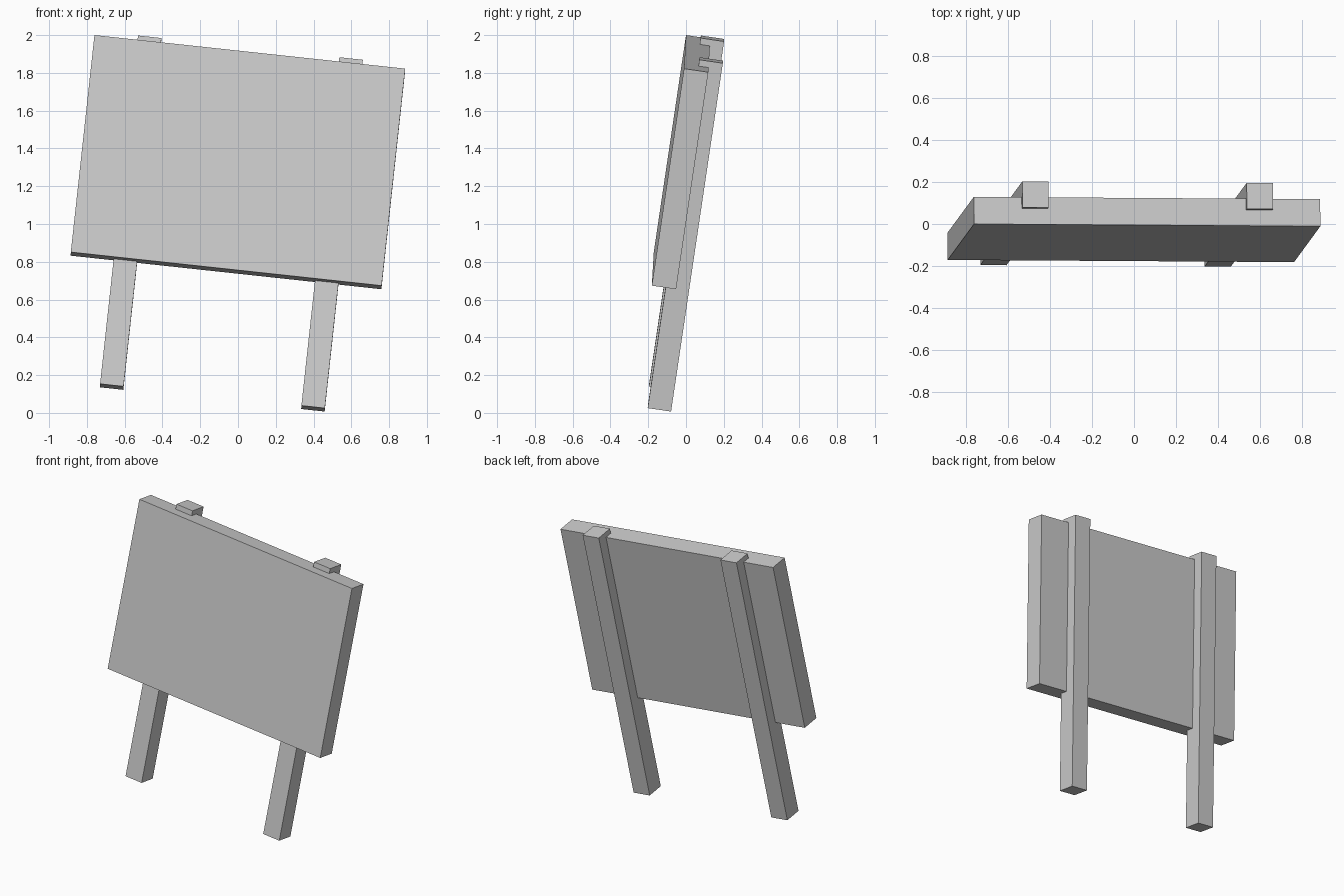
import bpy
from mathutils import Vector, Matrix

if "Cube" in bpy.data.objects:
    bpy.data.objects.remove(bpy.data.objects["Cube"])

# Tilted frame of the leaning sign: u = across, w = depth, v = up the board
v = Vector((0.107, 0.146, 0.983)).normalized()
u = Vector((0.994, -0.007, -0.112))
u = (u - v * u.dot(v)).normalized()
w = v.cross(u)
corner = Vector((-0.76, 0.0, 2.0))  # top left front corner of the board
frame = Matrix.Translation(corner) @ Matrix((u, w, v)).transposed().to_4x4()

WIDTH, HEIGHT, THICK = 1.655, 1.168, 0.13
POST = 0.125


def box(name, lo, hi):
    lo, hi = Vector(lo), Vector(hi)
    bpy.ops.mesh.primitive_cube_add(size=1)
    ob = bpy.context.object
    ob.name = name
    ob.data.transform(Matrix.Translation((lo + hi) / 2) @ Matrix.Diagonal((*(hi - lo), 1)))
    ob.matrix_world = frame
    return ob


# Sign board
box("board", (0, 0, -HEIGHT), (WIDTH, THICK, 0))

# Two square posts, let partly into the back of the board
for name, x in (("left_post", 0.229), ("right_post", WIDTH - 0.229 - POST)):
    box(name, (x, 0.076, -1.841), (x + POST, 0.076 + POST, 0.034))
